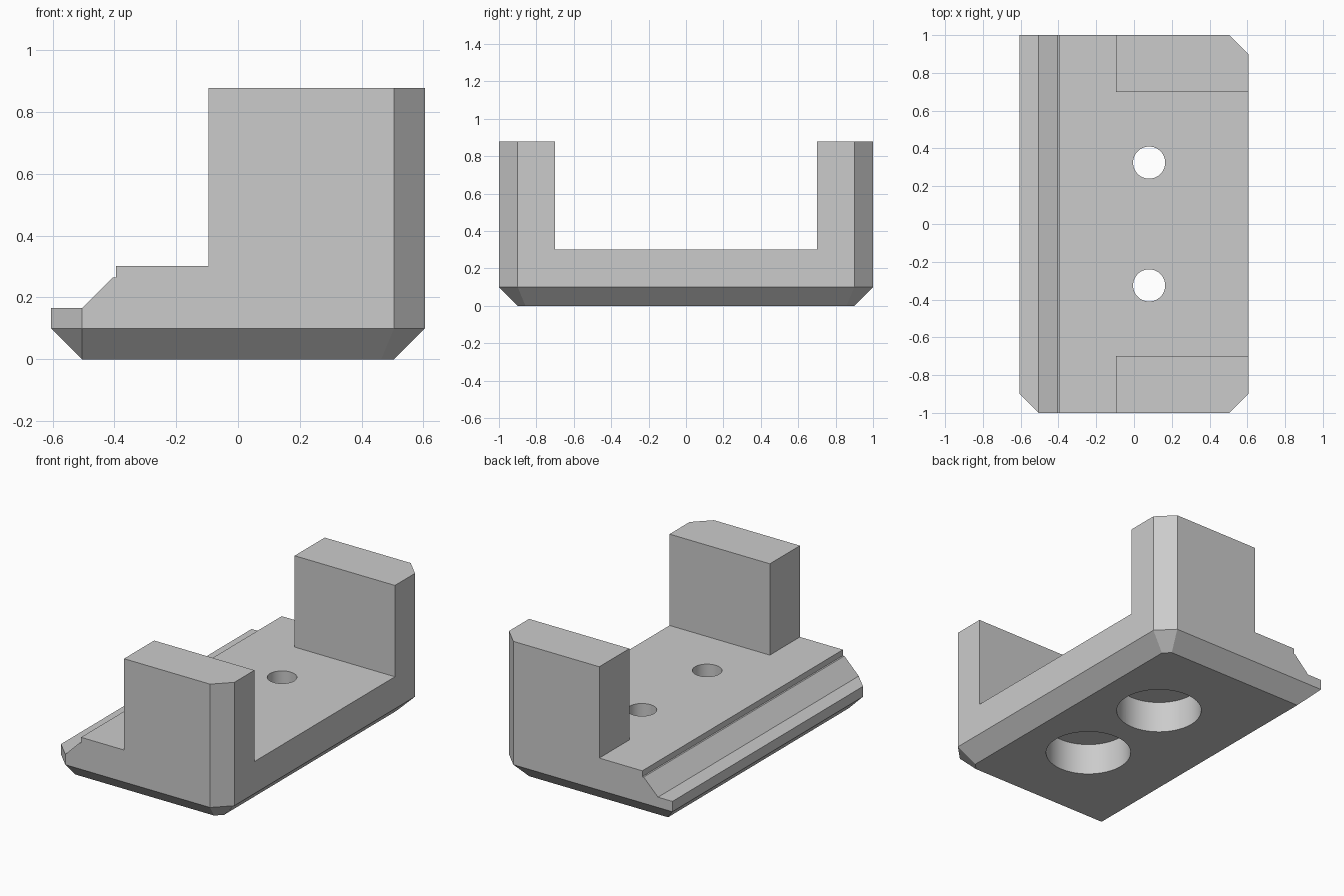
import bpy, bmesh, math
from mathutils import Matrix, Vector

if "Cube" in bpy.data.objects:
    bpy.data.objects.remove(bpy.data.objects["Cube"])

HALF_X, HALF_Y, CHAMFER = 0.605, 1.0, 0.1
FLOOR, TOP = 0.302, 0.878

grey = bpy.data.materials.new("plain grey")
grey.use_nodes = True
colour = (0.6, 0.6, 0.6, 1)
grey.diffuse_color = colour
grey.node_tree.nodes["Principled BSDF"].inputs["Base Color"].default_value = colour


def make_object(name, bm):
    bmesh.ops.recalc_face_normals(bm, faces=bm.faces)
    mesh = bpy.data.meshes.new(name)
    bm.to_mesh(mesh)
    bm.free()
    mesh.materials.append(grey)
    obj = bpy.data.objects.new(name, mesh)
    bpy.context.collection.objects.link(obj)
    return obj


def slice_off(bm, point, normal):
    """Remove everything beyond a plane and cap the cut."""
    bmesh.ops.bisect_plane(bm, geom=bm.verts[:] + bm.edges[:] + bm.faces[:], dist=1e-5,
                           plane_co=point, plane_no=Vector(normal).normalized(),
                           clear_outer=True)
    bmesh.ops.holes_fill(bm, edges=[e for e in bm.edges if e.is_boundary], sides=0)


def carve(target, cutter):
    mod = target.modifiers.new("carve", "BOOLEAN")
    mod.operation = "DIFFERENCE"
    mod.solver = "EXACT"
    mod.object = cutter
    bpy.context.view_layer.objects.active = target
    bpy.ops.object.modifier_apply(modifier=mod.name)
    bpy.data.objects.remove(cutter)


def box_cutter(x0, x1, y0, y1, z0, z1):
    bm = bmesh.new()
    bmesh.ops.create_cube(bm, size=1)
    bmesh.ops.scale(bm, vec=(x1 - x0, y1 - y0, z1 - z0), verts=bm.verts)
    bmesh.ops.translate(bm, vec=((x0 + x1) / 2, (y0 + y1) / 2, (z0 + z1) / 2), verts=bm.verts)
    return make_object("cutter", bm)


def hole_cutter(x, y, radius, z0, z1):
    bm = bmesh.new()
    bmesh.ops.create_cone(bm, cap_ends=True, segments=64, radius1=radius, radius2=radius,
                          depth=z1 - z0, matrix=Matrix.Translation((x, y, (z0 + z1) / 2)))
    return make_object("cutter", bm)


# Stepped side profile, extruded along the length
profile = [(-HALF_X, 0), (HALF_X, 0), (HALF_X, TOP), (-0.095, TOP), (-0.095, FLOOR),
           (-0.395, FLOOR), (-0.395, 0.265), (-0.405, 0.265), (-0.505, 0.165),
           (-HALF_X, 0.165)]
bm = bmesh.new()
face = bm.faces.new([bm.verts.new((x, -HALF_Y, z)) for x, z in profile])
extruded = bmesh.ops.extrude_face_region(bm, geom=[face])
bmesh.ops.translate(bm, vec=(0, 2 * HALF_Y, 0),
                    verts=[v for v in extruded["geom"] if isinstance(v, bmesh.types.BMVert)])
bmesh.ops.recalc_face_normals(bm, faces=bm.faces)

# Three chamfered upright corners
for sx, sy in ((1, 1), (1, -1), (-1, -1)):
    slice_off(bm, (sx * HALF_X, sy * (HALF_Y - CHAMFER), 0), (sx, sy, 0))

# Chamfer around the underside
for s in (1, -1):
    slice_off(bm, (s * HALF_X, 0, CHAMFER), (s, 0, -1))
    slice_off(bm, (0, s * HALF_Y, CHAMFER), (0, s, -1))
    slice_off(bm, (HALF_X, s * (HALF_Y - CHAMFER), CHAMFER),
              (math.sqrt(0.5), s * math.sqrt(0.5), -1))
slice_off(bm, (-HALF_X, -HALF_Y + CHAMFER, CHAMFER), (-1, -1, -1))
bracket = make_object("bracket_body", bm)

# Gap between the two end walls
carve(bracket, box_cutter(-0.2, 0.8, -0.7, 0.7, FLOOR, 1.2))

# Counterbored screw holes
for y in (-0.325, 0.325):
    carve(bracket, hole_cutter(0.08, y, 0.25, -0.1, 0.2))
    carve(bracket, hole_cutter(0.08, y, 0.085, 0.1, 0.5))

bpy.ops.object.select_all(action="DESELECT")
bracket.select_set(True)
bpy.context.view_layer.objects.active = bracket
bpy.ops.object.shade_smooth_by_angle(angle=math.radians(20))
